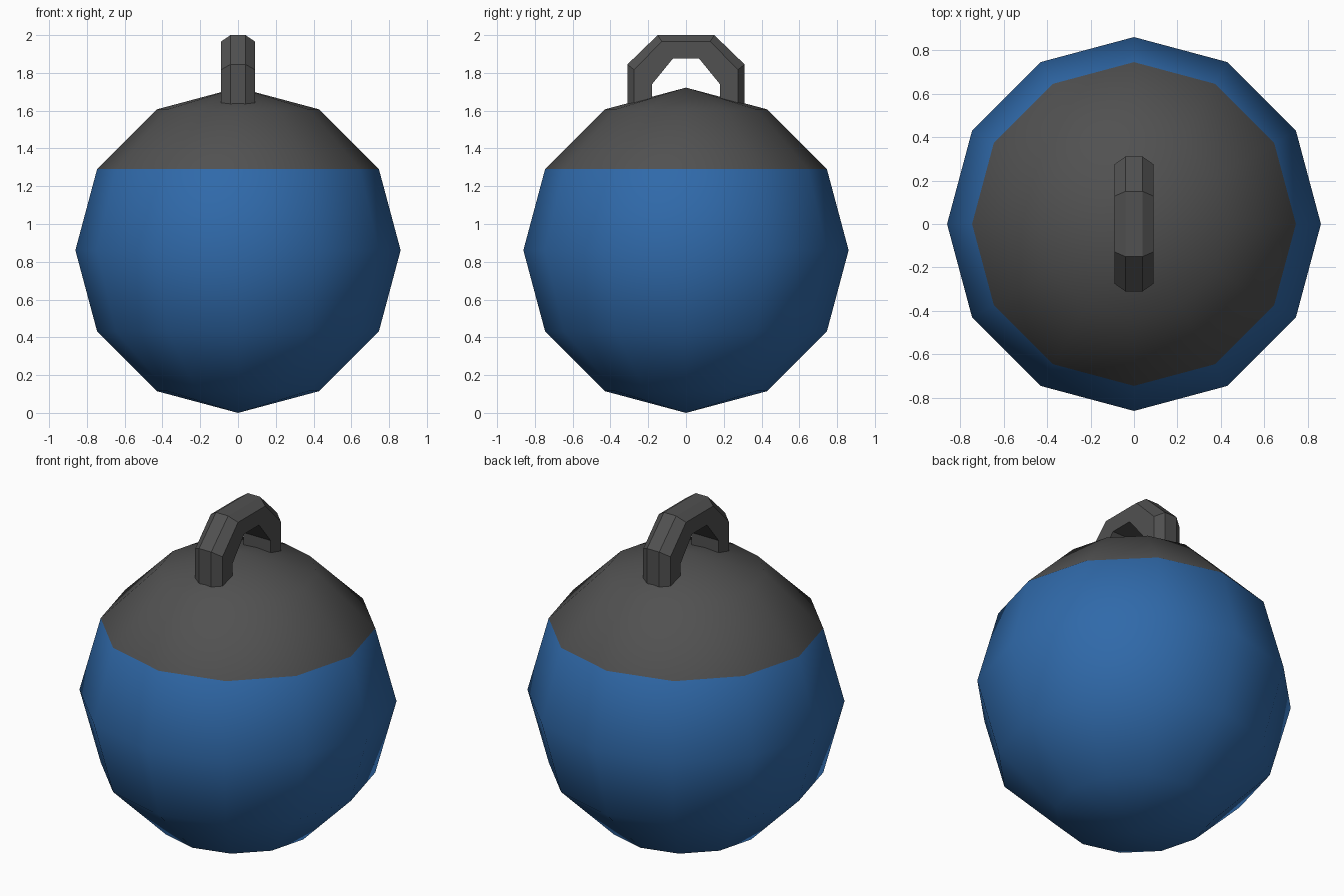
import bpy, bmesh

if "Cube" in bpy.data.objects:
    bpy.data.objects.remove(bpy.data.objects["Cube"])

def material(name, rgb):
    m = bpy.data.materials.new(name)
    m.diffuse_color = (*rgb, 1)
    m.use_nodes = True
    m.node_tree.nodes["Principled BSDF"].inputs["Base Color"].default_value = m.diffuse_color
    return m

blue = material("blue", (0.029, 0.142, 0.40))
grey = material("dark grey", (0.082, 0.082, 0.082))

def make_object(name, bm, mats):
    bmesh.ops.recalc_face_normals(bm, faces=bm.faces)
    mesh = bpy.data.meshes.new(name)
    bm.to_mesh(mesh)
    bm.free()
    for m in mats:
        mesh.materials.append(m)
    ob = bpy.data.objects.new(name, mesh)
    bpy.context.collection.objects.link(ob)
    return ob

# Ball: coarse smooth sphere, top two rings of faces are the grey cap
R = 0.861
bm = bmesh.new()
bmesh.ops.create_uvsphere(bm, u_segments=12, v_segments=6, radius=R)
bmesh.ops.translate(bm, verts=bm.verts, vec=(0, 0, R))
for f in bm.faces:
    f.smooth = True
    f.material_index = 1 if f.calc_center_median().z > R * 1.5 else 0
make_object("ball", bm, [blue, grey])

# Handle: chamfered section swept between an outer and an inner arch
outer = [(0.31, 1.60), (0.31, 1.845), (0.15, 2.0)]
inner = [(0.18, 1.60), (0.18, 1.74), (0.07, 1.875)]
outer += [(-y, z) for y, z in reversed(outer)]
inner += [(-y, z) for y, z in reversed(inner)]
section = [(-0.04, 0), (0.04, 0), (0.09, 0.27), (0.09, 1), (-0.09, 1), (-0.09, 0.27)]
bm = bmesh.new()
rings = [[bm.verts.new((x, a[0] + (b[0] - a[0]) * t, a[1] + (b[1] - a[1]) * t))
          for x, t in section] for a, b in zip(outer, inner)]
n = len(section)
for r0, r1 in zip(rings, rings[1:]):
    for i in range(n):
        j = (i + 1) % n
        bm.faces.new((r0[i], r0[j], r1[j], r1[i]))
bm.faces.new(rings[0])
bm.faces.new(rings[-1])
make_object("handle", bm, [grey])
